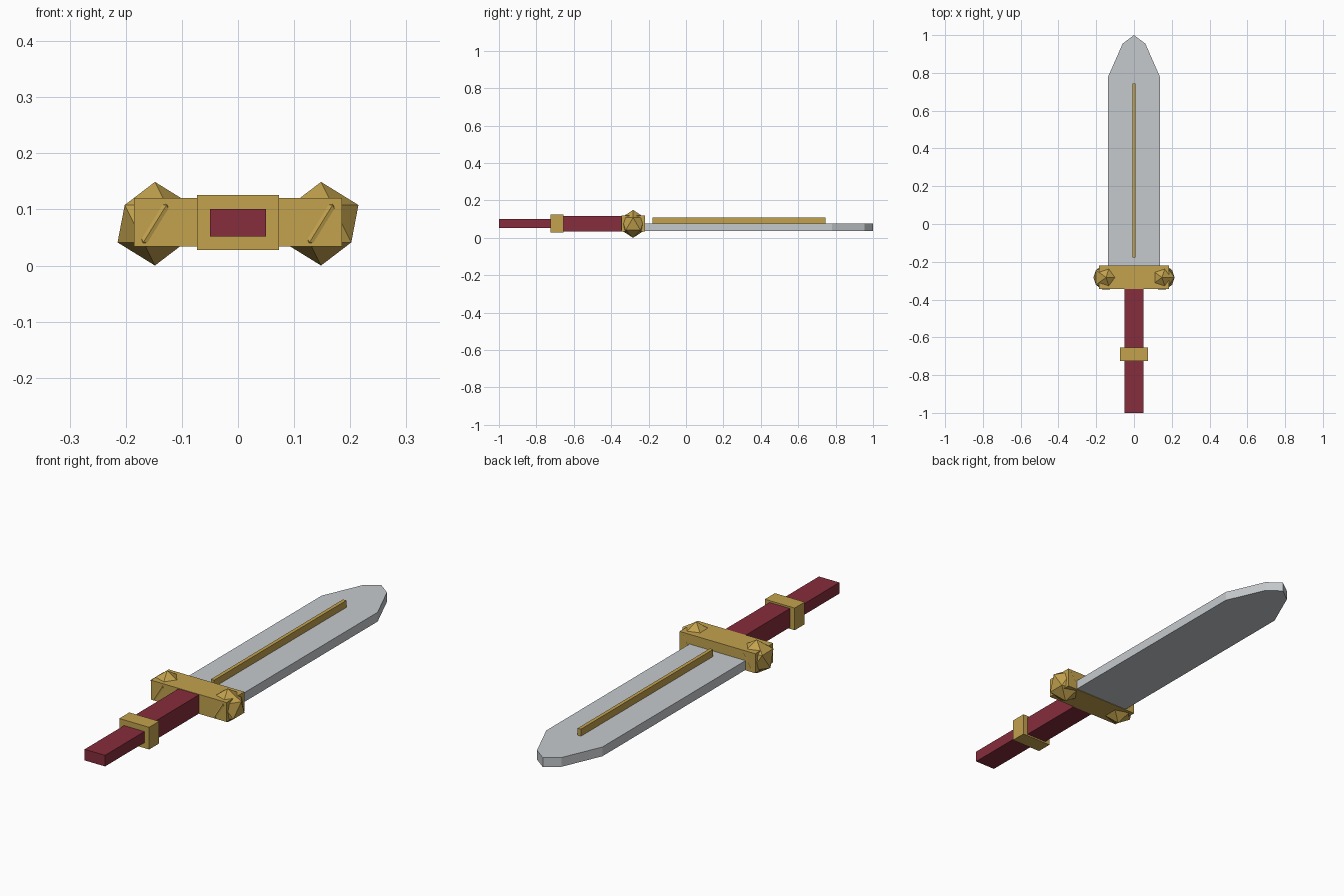
import bpy
import bmesh

cube = bpy.data.objects.get("Cube")
if cube:
    bpy.data.objects.remove(cube, do_unlink=True)


def material(name, color):
    mat = bpy.data.materials.new(name)
    mat.use_nodes = True
    mat.diffuse_color = (*color, 1)
    mat.node_tree.nodes["Principled BSDF"].inputs["Base Color"].default_value = (*color, 1)
    return mat


gold = material("gold", (0.54, 0.36, 0.075))
steel = material("steel", (0.56, 0.59, 0.61))
red = material("dark red", (0.24, 0.026, 0.045))


def add_object(name, bm, mat):
    bmesh.ops.recalc_face_normals(bm, faces=bm.faces)
    mesh = bpy.data.meshes.new(name)
    bm.to_mesh(mesh)
    bm.free()
    mesh.materials.append(mat)
    obj = bpy.data.objects.new(name, mesh)
    bpy.context.collection.objects.link(obj)
    return obj


def prism(name, outline, z0, z1, mat):
    """Extrude a flat outline from z0 up to z1."""
    bm = bmesh.new()
    face = bm.faces.new([bm.verts.new((x, y, z0)) for x, y in outline])
    top = bmesh.ops.extrude_face_region(bm, geom=[face])["geom"]
    verts = [g for g in top if isinstance(g, bmesh.types.BMVert)]
    bmesh.ops.translate(bm, verts=verts, vec=(0, 0, z1 - z0))
    return add_object(name, bm, mat)


def box(name, half_x, y0, y1, z0, z1, mat):
    outline = [(-half_x, y0), (half_x, y0), (half_x, y1), (-half_x, y1)]
    return prism(name, outline, z0, z1, mat)


# Blade: one half of the outline, mirrored across x
half = [(0.137, -0.225), (0.137, 0.78), (0.06, 0.955)]
outline = half + [(0, 1)] + [(-x, y) for x, y in reversed(half)]
prism("blade", outline, 0.036, 0.077, steel)
box("blade_ridge", 0.008, -0.178, 0.745, 0.07, 0.108, gold)

# Handle: thick grip, band and thinner end
box("grip", 0.05, -0.66, -0.34, 0.035, 0.118, red)
box("grip_end", 0.05, -1, -0.65, 0.052, 0.101, red)
box("grip_band", 0.073, -0.725, -0.655, 0.028, 0.126, gold)

# Guard with a faceted knob at each end
box("guard", 0.185, -0.344, -0.22, 0.034, 0.12, gold)
for side, x in (("left", 0.148), ("right", -0.148)):
    bm = bmesh.new()
    bmesh.ops.create_icosphere(bm, subdivisions=1, radius=0.0745)
    knob = add_object(side + "_knob", bm, gold)
    knob.location = (x, -0.283, 0.0745)
